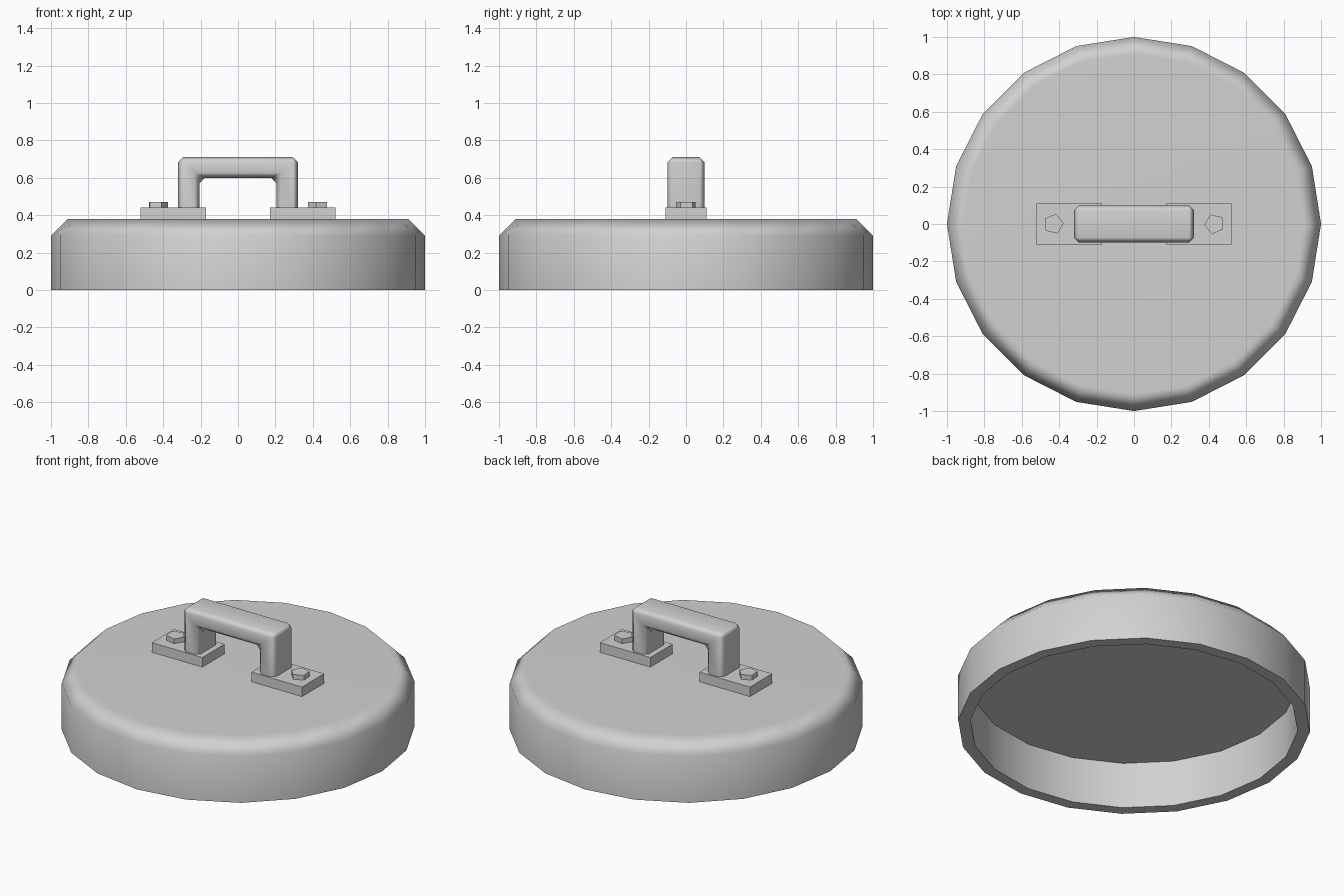
import bpy, bmesh, math

cube = bpy.data.objects.get("Cube")
if cube:
    bpy.data.objects.remove(cube, do_unlink=True)

# Single metal colour
metal = bpy.data.materials.new("grey_metal")
metal.use_nodes = True
GREY = (0.64, 0.64, 0.64, 1)
metal.diffuse_color = GREY
metal.node_tree.nodes["Principled BSDF"].inputs["Base Color"].default_value = GREY


def finish(name, bm):
    bmesh.ops.recalc_face_normals(bm, faces=bm.faces[:])
    mesh = bpy.data.meshes.new(name)
    bm.to_mesh(mesh)
    bm.free()
    mesh.materials.append(metal)
    obj = bpy.data.objects.new(name, mesh)
    bpy.context.collection.objects.link(obj)
    return obj


def smooth(obj, degrees):
    bpy.ops.object.select_all(action='DESELECT')
    obj.select_set(True)
    bpy.context.view_layer.objects.active = obj
    bpy.ops.object.shade_smooth_by_angle(angle=math.radians(degrees))
    weighted = obj.modifiers.new("weighted_normals", 'WEIGHTED_NORMAL')
    weighted.keep_sharp = True


def lathe(name, profile, sides, centre=(0, 0), turn=0.0):
    """Turn (radius, z) points round a vertical axis and cap both ends."""
    bm = bmesh.new()
    rings = []
    for r, z in profile:
        angles = [turn + math.tau * i / sides for i in range(sides)]
        rings.append([bm.verts.new((centre[0] + r * math.cos(a),
                                    centre[1] + r * math.sin(a), z)) for a in angles])
    for low, high in zip(rings, rings[1:]):
        for i in range(sides):
            j = (i + 1) % sides
            bm.faces.new((low[i], low[j], high[j], high[i]))
    bm.faces.new(rings[0])
    bm.faces.new(rings[-1])
    return finish(name, bm)


# Hollow lid with chamfered top rim
lid = lathe("lid", [(0.93, 0.29), (0.93, 0), (1, 0), (1, 0.29), (0.91, 0.38)], 20)
smooth(lid, 50)

# Mounting plates and bolts
for side, s in (("left", 1), ("right", -1)):
    bm = bmesh.new()
    bmesh.ops.create_cube(bm, size=1)
    for v in bm.verts:
        v.co.x = s * 0.345 + v.co.x * 0.35
        v.co.y *= 0.22
        v.co.z = 0.405 + v.co.z * 0.07
    finish(side + "_plate", bm)
    lathe(side + "_bolt", [(0.055, 0.43), (0.055, 0.47)], 5, (s * 0.43, 0),
          math.radians(5) + (math.pi if s > 0 else 0))

# Arched handle with softened edges
half = [(0.17 + 0.035, 0.6), (0.205, 0.38), (0.32, 0.38), (0.32, 0.71)]
outline = half + [(-x, z) for x, z in reversed(half)]
bm = bmesh.new()
face = bm.faces.new([bm.verts.new((x, -0.1, z)) for x, z in outline])
out = bmesh.ops.extrude_face_region(bm, geom=[face])
for v in out["geom"]:
    if isinstance(v, bmesh.types.BMVert):
        v.co.y = 0.1
bmesh.ops.recalc_face_normals(bm, faces=bm.faces[:])
bmesh.ops.bevel(bm, geom=bm.edges[:], offset=0.027, offset_type='OFFSET',
                segments=1, profile=0.5, affect='EDGES')
handle = finish("handle", bm)
smooth(handle, 60)
